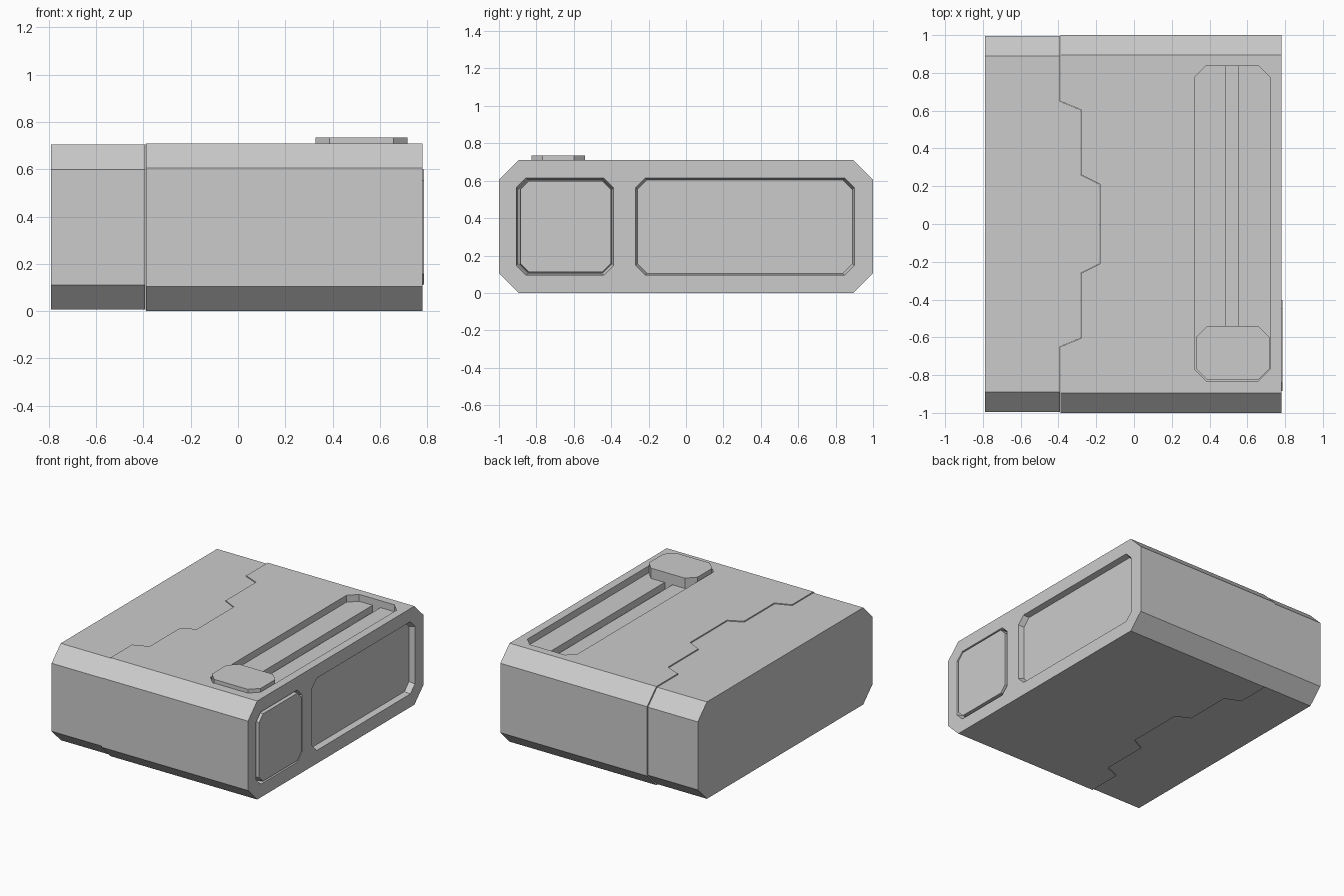
import bpy, bmesh

if "Cube" in bpy.data.objects:
    bpy.data.objects.remove(bpy.data.objects["Cube"])


def prism(name, axis, pts_a, pts_b, a, b):
    """Solid between two matching outlines at heights a and b along an axis."""
    bm = bmesh.new()
    place = (lambda u, v, w: (w, u, v)) if axis == 'x' else (lambda u, v, w: (u, v, w))
    low = [bm.verts.new(place(u, v, a)) for u, v in pts_a]
    top = [bm.verts.new(place(u, v, b)) for u, v in pts_b]
    n = len(low)
    bm.faces.new(low)
    bm.faces.new(top)
    for i in range(n):
        j = (i + 1) % n
        bm.faces.new((low[i], low[j], top[j], top[i]))
    bmesh.ops.recalc_face_normals(bm, faces=bm.faces)
    mesh = bpy.data.meshes.new(name)
    bm.to_mesh(mesh)
    bm.free()
    ob = bpy.data.objects.new(name, mesh)
    bpy.context.collection.objects.link(ob)
    return ob


def octagon(u0, u1, v0, v1, c, grow=0.0):
    """Rectangle with chamfered corners."""
    u0, u1, v0, v1 = u0 - grow, u1 + grow, v0 - grow, v1 + grow
    return [(u0 + c, v0), (u1 - c, v0), (u1, v0 + c), (u1, v1 - c),
            (u1 - c, v1), (u0 + c, v1), (u0, v1 - c), (u0, v0 + c)]


def oct_prism(name, axis, rect, c, a, b, grow_a=0.0, grow_b=0.0):
    return prism(name, axis, octagon(*rect, c, grow_a), octagon(*rect, c, grow_b), a, b)


def boolean(target, cutter, operation='DIFFERENCE'):
    mod = target.modifiers.new("cut", 'BOOLEAN')
    mod.operation = operation
    mod.solver = 'EXACT'
    mod.object = cutter
    bpy.context.view_layer.objects.active = target
    bpy.ops.object.modifier_apply(modifier=mod.name)
    bpy.data.objects.remove(cutter, do_unlink=True)


def seam_cutter(offset):
    """Stepped seam outline that separates the end cap from the body."""
    half = [(-1.0, -1.2), (-0.39, -1.2), (-0.39, -0.65), (-0.28, -0.605),
            (-0.28, -0.26), (-0.18, -0.21)]
    pts = half + [(x, -y) for x, y in reversed(half)]
    pts = [(x - offset, y) for x, y in pts]
    return prism("seam_cutter", 'z', pts, pts, -0.2, 1.0)


# Main body and the slightly thinner end cap, meeting at the stepped seam
body = oct_prism("main_body", 'x', (-1, 1, 0, 0.71), 0.105, -0.6, 0.78)
boolean(body, seam_cutter(0.0))
cap = oct_prism("end_cap", 'x', (-0.994, 0.994, 0.006, 0.704), 0.104, -0.79, 0.0)
boolean(cap, seam_cutter(0.003), 'INTERSECT')

# Two tapered window recesses in the right side
for rect in ((-0.907, -0.387, 0.095, 0.615), (-0.27, 0.90, 0.095, 0.615)):
    boolean(body, oct_prism("window_cutter", 'x', rect, 0.052, 0.74, 0.82, -0.01, 0.01))

# Raised plate in the small window
oct_prism("window_plate", 'x', (-0.885, -0.402, 0.112, 0.598), 0.045, 0.735, 0.787, 0.004, 0.0)

# Slider track in the top, with a narrower groove along its floor
boolean(body, oct_prism("track_cutter", 'z', (0.32, 0.72, -0.83, 0.837), 0.06, 0.66, 0.8))
groove = [(0.487, -0.80), (0.55, -0.80), (0.55, 0.837), (0.487, 0.837)]
boolean(body, prism("groove_cutter", 'z', groove, groove, 0.61, 0.69))

# Slider block and the key that runs in the groove
oct_prism("slider_block", 'z', (0.328, 0.717, -0.826, -0.54), 0.06, 0.661, 0.735)
key = [(0.489, -0.79), (0.548, -0.79), (0.548, -0.541), (0.489, -0.541)]
prism("slider_key", 'z', key, key, 0.611, 0.68)
